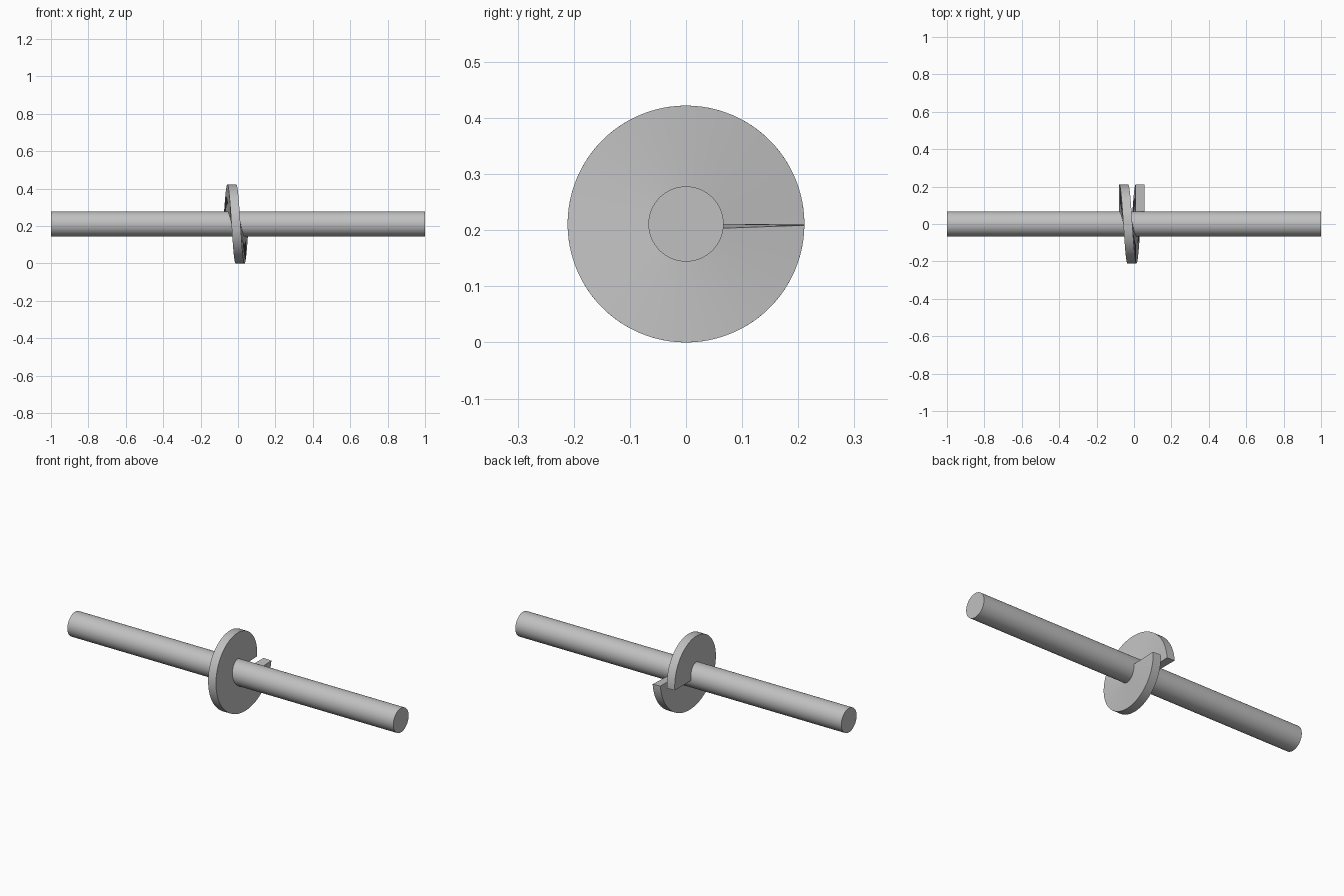
import bpy, bmesh
from math import cos, sin, pi, radians

cube = bpy.data.objects.get("Cube")
if cube:
    bpy.data.objects.remove(cube, do_unlink=True)

R_OUT, R_SHAFT = 0.211, 0.067
AXIS_Z = R_OUT
PITCH, THICK, START_X = 0.088, 0.048, -0.079
STEPS = 96

grey = bpy.data.materials.new("steel grey")
grey.use_nodes = True
colour = (0.53, 0.53, 0.53, 1)
grey.diffuse_color = colour
grey.node_tree.nodes["Principled BSDF"].inputs["Base Color"].default_value = colour


def finish(obj):
    obj.data.materials.append(grey)
    bpy.ops.object.select_all(action='DESELECT')
    obj.select_set(True)
    bpy.context.view_layer.objects.active = obj
    bpy.ops.object.shade_smooth_by_angle(angle=radians(30))


# Long straight shaft along x
bpy.ops.mesh.primitive_cylinder_add(vertices=64, radius=R_SHAFT, depth=2,
                                    location=(0, 0, AXIS_Z), rotation=(0, pi / 2, 0))
shaft = bpy.context.object
shaft.name = "shaft"
finish(shaft)


# One turn of screw blade: a rectangular section swept around the shaft
def corner(bm, turn, radius, side):
    # the outer side leans back so the end faces stand square to the helix
    angle = 2 * pi * turn - side * 0.0005 / radius ** 2
    x = START_X + PITCH * turn + side * THICK
    return bm.verts.new((x, radius * cos(angle), AXIS_Z + radius * sin(angle)))


bm = bmesh.new()
section = [(R_SHAFT - 0.001, 0), (R_OUT, 0), (R_OUT, 1), (R_SHAFT - 0.001, 1)]
rings = [[corner(bm, i / STEPS, r, s) for r, s in section] for i in range(STEPS + 1)]
for a, b in zip(rings, rings[1:]):
    for j in range(4):
        k = (j + 1) % 4
        bm.faces.new((a[j], a[k], b[k], b[j]))
bm.faces.new(rings[0])
bm.faces.new(rings[-1])
bmesh.ops.recalc_face_normals(bm, faces=bm.faces)
mesh = bpy.data.meshes.new("screw_blade")
bm.to_mesh(mesh)
bm.free()
blade = bpy.data.objects.new("screw_blade", mesh)
bpy.context.collection.objects.link(blade)
finish(blade)
